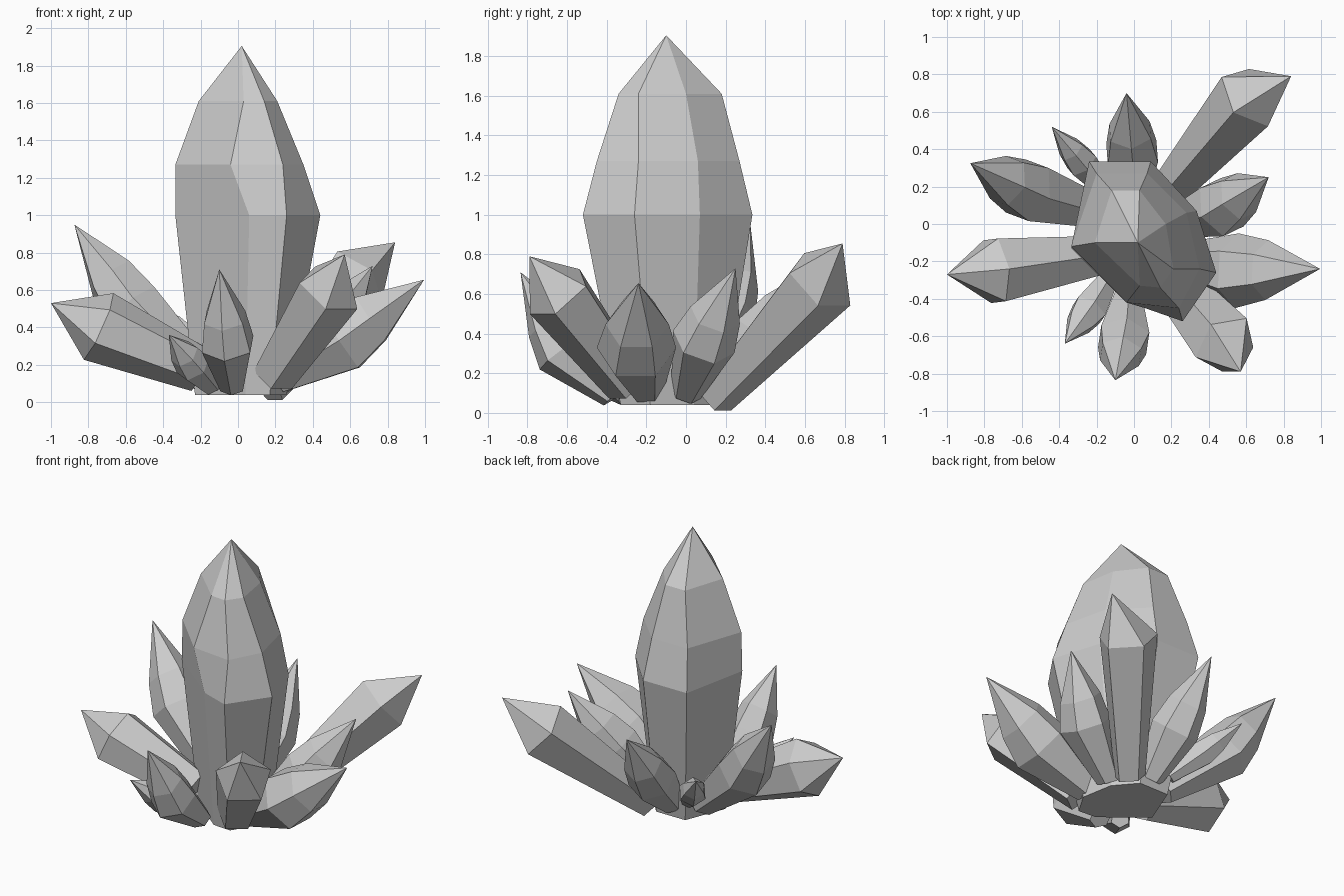
import bpy, bmesh
from math import cos, sin, pi
from mathutils import Vector

if "Cube" in bpy.data.objects:
    bpy.data.objects.remove(bpy.data.objects["Cube"])


def build(name, rings, tip):
    """Skin a stack of rings, cap the bottom and close to a point at the tip."""
    bm = bmesh.new()
    loops = [[bm.verts.new(p) for p in ring] for ring in rings]
    n = len(loops[0])
    for lo, hi in zip(loops, loops[1:]):
        for i in range(n):
            j = (i + 1) % n
            bm.faces.new((lo[i], lo[j], hi[j], hi[i]))
    top = bm.verts.new(tip)
    for i in range(n):
        bm.faces.new((loops[-1][i], loops[-1][(i + 1) % n], top))
    bm.faces.new(loops[0][::-1])
    bmesh.ops.recalc_face_normals(bm, faces=bm.faces)
    mesh = bpy.data.meshes.new(name)
    bm.to_mesh(mesh)
    bm.free()
    obj = bpy.data.objects.new(name, mesh)
    bpy.context.collection.objects.link(obj)
    return obj


def shard(name, base, r0, belly, r1, tip, sides=6, two_stage=True, twist=0.0):
    """Leaning crystal: narrow foot, wide belly, optional shoulder, point."""
    base, belly, tip = Vector(base), Vector(belly), Vector(tip)
    axis = (tip - base).normalized()
    side = axis.cross(Vector((0, 0, 1))).normalized()
    up = side.cross(axis)

    def ring(c, r):
        angles = [twist + 2 * pi * i / sides for i in range(sides)]
        return [c + r * (cos(a) * up + sin(a) * side) for a in angles]

    rings = [ring(base, r0), ring(belly, r1)]
    if two_stage:
        rings.append(ring(belly.lerp(tip, 0.36), r1 * 0.8))
    return build(name, rings, tip)


# Large central crystal: irregular seven-sided rings
outlines = [
    (0.04, [(.17, -.33), (.26, -.18), (.22, .04), (.1, .18),
            (-.12, .18), (-.23, -.1), (.04, -.32)]),
    (1.0, [(.26, -.52), (.44, -.26), (.335, .07), (.09, .335),
           (-.24, .335), (-.335, -.13), (.06, -.45)]),
    (1.27, [(.24, -.45), (.35, -.24), (.28, .06), (.07, .27),
            (-.2, .27), (-.335, -.12), (-.04, -.42)]),
    (1.61, [(.14, -.34), (.21, -.24), (.17, .0), (.03, .18),
            (-.12, .18), (-.21, -.1), (.03, -.33)]),
]
build("main_crystal", [[(x, y, z) for x, y in pts] for z, pts in outlines],
      (.02, -.1, 1.905))

# Long prismatic shards with a single blunt point
shard("back_right_shard", (.16, .15, .075), .1, (.62, .68, .66), .19,
      (.84, .79, .855), 5, False)
shard("left_shard", (-.2, -.17, .17), .12, (-.745, -.25, .405), .195,
      (-1, -.27, .53), 6, False)
shard("front_right_shard", (.19, -.29, .14), .12, (.49, -.64, .6), .18,
      (.57, -.79, .79), 5, False)

# Bulging shards with a two-stage point
shard("back_left_shard", (-.17, .06, .13), .09, (-.57, .18, .5), .175,
      (-.875, .325, .95))
shard("back_shard", (0, .15, .12), .08, (-.01, .38, .37), .155,
      (-.04, .7, .77))
shard("right_back_shard", (.2, .0, .1), .08, (.47, .09, .36), .165,
      (.72, .25, .73))
shard("right_front_shard", (.2, -.2, .12), .09, (.55, -.25, .33), .2,
      (.995, -.24, .655), twist=pi / 6)
shard("front_shard", (-.03, -.36, .08), .07, (-.055, -.62, .31), .15,
      (-.1, -.835, .71))

# Small filler shards
shard("small_front_left_shard", (-.14, -.3, .09), .06, (-.24, -.46, .2), .1,
      (-.37, -.64, .36))
shard("small_back_left_shard", (-.14, .17, .18), .05, (-.28, .33, .33), .09,
      (-.44, .52, .52))
